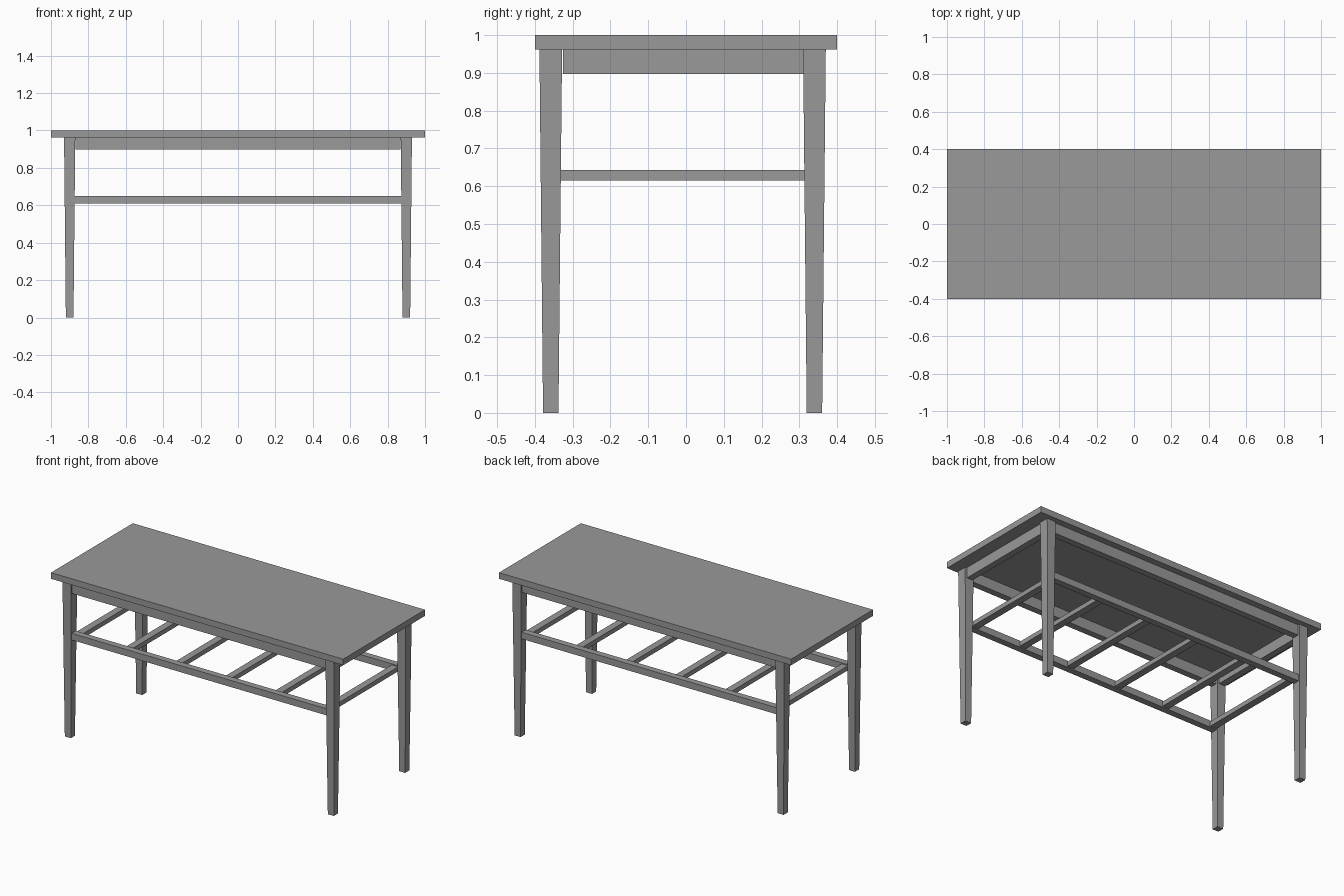
import bpy, bmesh

if "Cube" in bpy.data.objects:
    bpy.data.objects.remove(bpy.data.objects["Cube"])

LEG_X = 0.9
FRONT_Y, BACK_Y = -0.358, 0.34
TOP_Z = 0.962

# Mid grey finish
grey = bpy.data.materials.new("grey_finish")
grey.diffuse_color = (0.319, 0.319, 0.319, 1)
grey.use_nodes = True
grey.node_tree.nodes["Principled BSDF"].inputs["Base Color"].default_value = grey.diffuse_color


def block(name, x, y, z, taper=1.0):
    """Box between (min, max) pairs; taper scales the bottom face."""
    bm = bmesh.new()
    bmesh.ops.create_cube(bm, size=1)
    cx, cy = sum(x) / 2, sum(y) / 2
    for v in bm.verts:
        s = taper if v.co.z < 0 else 1.0
        v.co.x = cx + v.co.x * s * (x[1] - x[0])
        v.co.y = cy + v.co.y * s * (y[1] - y[0])
        v.co.z = z[0] if v.co.z < 0 else z[1]
    mesh = bpy.data.meshes.new(name)
    bm.to_mesh(mesh)
    bm.free()
    mesh.materials.append(grey)
    obj = bpy.data.objects.new(name, mesh)
    bpy.context.collection.objects.link(obj)
    return obj


def around(c, width):
    return (c - width / 2, c + width / 2)


# Tabletop
block("tabletop", (-1, 1), (-0.4, 0.4), (TOP_Z, 1))

# Tapered legs, long aprons and long lower rails
for side, y in (("front", FRONT_Y), ("back", BACK_Y)):
    for hand, x in (("left", -LEG_X), ("right", LEG_X)):
        block(f"{side}_{hand}_leg", around(x, 0.06), around(y, 0.06), (0, TOP_Z), taper=0.68)
    block(f"{side}_apron", (-0.87, 0.87), around(y, 0.04), (0.897, TOP_Z))
    block(f"{side}_rail", (-0.876, 0.876), around(y, 0.04), (0.609, 0.65))

# Short aprons, with a small gap at the front legs
for hand, x in (("left", -LEG_X), ("right", LEG_X)):
    block(f"{hand}_apron", around(x, 0.04), (-0.325, 0.311), (0.897, TOP_Z))

# Cross slats of the lower shelf, between the long rails
for i in range(6):
    x = -0.85 + 0.34 * i
    block(f"shelf_slat_{i + 1}", around(x, 0.044), (FRONT_Y + 0.02, BACK_Y - 0.02), (0.615, 0.643))
